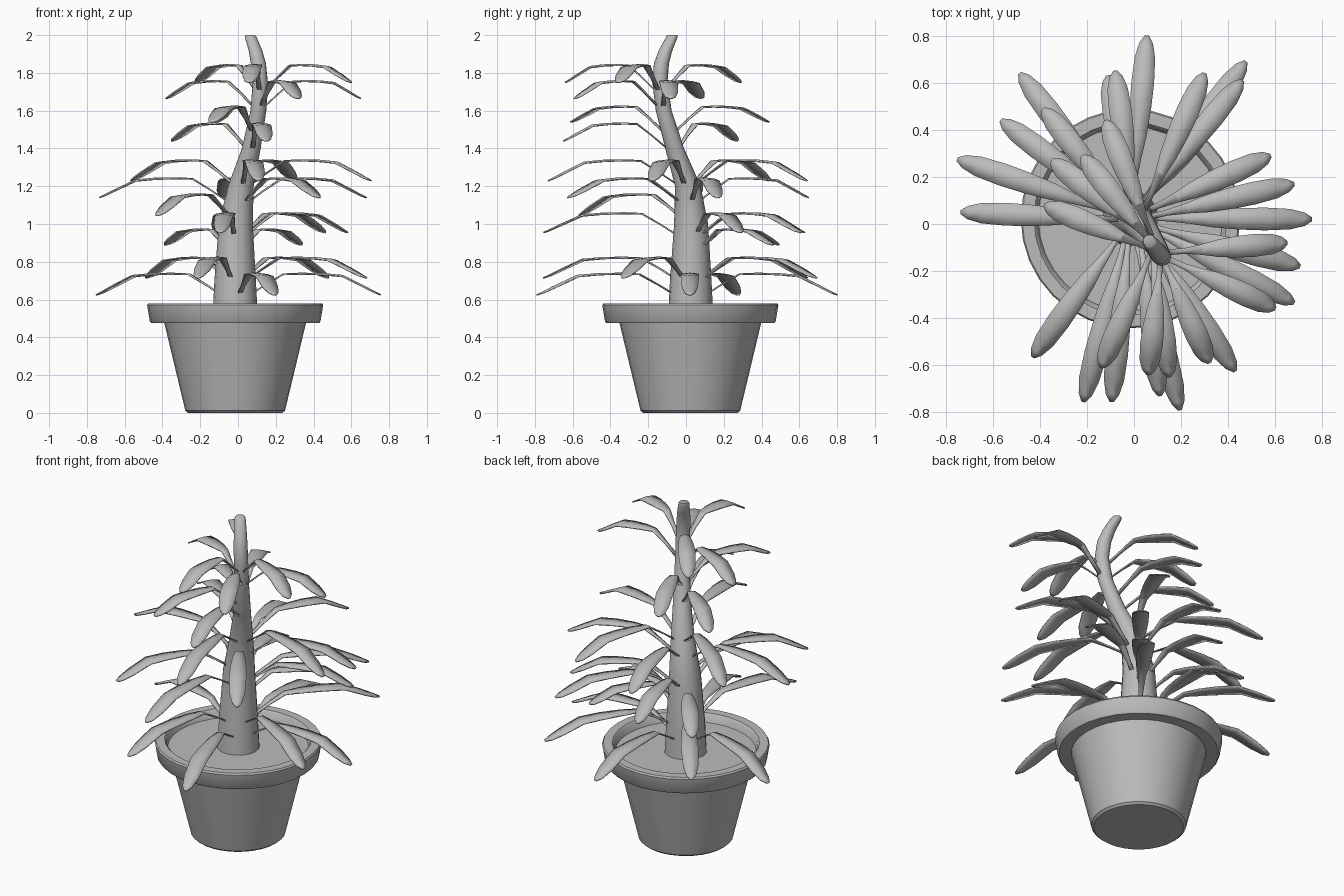
import bpy, bmesh, math
from mathutils import Vector

cube = bpy.data.objects.get("Cube")
if cube:
    bpy.data.objects.remove(cube, do_unlink=True)

grey = bpy.data.materials.new("plain_grey")
grey.use_nodes = True
grey.diffuse_color = (0.5, 0.5, 0.5, 1)
grey.node_tree.nodes["Principled BSDF"].inputs["Base Color"].default_value = grey.diffuse_color

POT = Vector((-0.015, 0.023, 0))


def finish(name, bm, angle=35):
    bmesh.ops.recalc_face_normals(bm, faces=bm.faces)
    mesh = bpy.data.meshes.new(name)
    bm.to_mesh(mesh)
    bm.free()
    obj = bpy.data.objects.new(name, mesh)
    bpy.context.collection.objects.link(obj)
    mesh.materials.append(grey)
    bpy.ops.object.select_all(action='DESELECT')
    obj.select_set(True)
    bpy.context.view_layer.objects.active = obj
    bpy.ops.object.shade_smooth_by_angle(angle=math.radians(angle))
    return obj


def loft(name, rings, sides, angle=35):
    """Join horizontal circles given as (x, y, z, radius), capped at both ends."""
    bm = bmesh.new()
    loops = []
    for x, y, z, r in rings:
        loops.append([bm.verts.new((x + r * math.cos(a), y + r * math.sin(a), z))
                      for a in (math.tau * i / sides for i in range(sides))])
    for low, high in zip(loops, loops[1:]):
        for i in range(sides):
            j = (i + 1) % sides
            bm.faces.new((low[i], low[j], high[j], high[i]))
    bm.faces.new(loops[0][::-1])
    bm.faces.new(loops[-1])
    return finish(name, bm, angle)


# Pot with overhanging rim, and soil surface closing the inside
pot_profile = [(0.25, 0), (0.264, 0.012), (0.375, 0.475), (0.444, 0.475), (0.452, 0.485),
               (0.466, 0.57), (0.46, 0.58), (0.41, 0.58), (0.4, 0.57), (0.385, 0.5)]
loft("pot", [(POT.x, POT.y, z, r) for r, z in pot_profile], 32)
loft("soil", [(POT.x, POT.y, 0.5, 0.385), (POT.x, POT.y, 0.53, 0.393)], 32)

# Curving trunk: x, y, z, radius
trunk = [(-0.015, 0.025, 0.5, 0.12), (-0.015, 0.025, 0.7, 0.11), (-0.012, 0.027, 1.0, 0.09),
         (0.015, 0.01, 1.2, 0.068), (0.07, -0.06, 1.4, 0.05), (0.108, -0.118, 1.6, 0.042),
         (0.118, -0.138, 1.75, 0.04), (0.108, -0.13, 1.85, 0.04), (0.092, -0.108, 1.92, 0.036),
         (0.067, -0.075, 1.99, 0.031), (0.064, -0.071, 2.0, 0.025)]
loft("trunk", trunk, 16, 50)


def trunk_centre(z):
    for a, b in zip(trunk, trunk[1:]):
        if a[2] <= z <= b[2]:
            t = (z - a[2]) / (b[2] - a[2])
            return Vector(a[:3]).lerp(Vector(b[:3]), t)
    return Vector(trunk[0][:3])


# Leaf shape: fraction of reach, height relative to the bend, half width
leaf_rows = [(0.04, -0.14, 0.012), (0.2, -0.06, 0.012), (0.33, 0, 0.022), (0.45, 0.004, 0.036),
             (0.6, 0.002, 0.045), (0.74, -0.008, 0.048), (0.88, -0.062, 0.043),
             (0.96, -0.095, 0.028), (1, -0.11, 0.008)]


def leaf(name, tip_x, tip_y, height, droop):
    root = trunk_centre(height - 0.12)
    reach = Vector((tip_x - root.x, tip_y - root.y, 0))
    side = Vector((-reach.y, reach.x, 0)).normalized()
    bm = bmesh.new()
    rows = []
    for t, dz, w in leaf_rows:
        z = height + (dz * droop / 0.11 if t > 0.7 else dz)
        mid = Vector((root.x, root.y, z)) + reach * t
        fold = Vector((0, 0, w * 0.12))
        rows.append([bm.verts.new(p) for p in (mid - side * w - fold, mid, mid + side * w - fold)])
    for a, b in zip(rows, rows[1:]):
        for i in range(2):
            bm.faces.new((a[i], a[i + 1], b[i + 1], b[i]))
    obj = finish(name, bm, 30)
    solid = obj.modifiers.new("thickness", 'SOLIDIFY')
    solid.thickness = 0.007
    solid.offset = 0


# Whorls from the top down: bend height, droop, leaf tips
whorls = [
    (1.84, 0.09, [(0.6, -0.36), (-0.22, 0.29), (0.06, -0.64)]),
    (1.755, 0.09, [(-0.38, 0.08), (0.65, -0.08), (0.32, -0.59)]),
    (1.62, 0.08, [(-0.14, -0.61), (-0.12, 0.44)]),
    (1.53, 0.09, [(-0.35, 0.27), (0.15, -0.65)]),
    (1.335, 0.105, [(0.705, -0.18), (0.11, -0.73), (-0.565, 0.44), (0.3, 0.64)]),
    (1.24, 0.1, [(0.68, 0.17), (0.43, -0.625), (-0.735, 0.05), (-0.08, 0.65)]),
    (1.155, 0.11, [(-0.43, -0.565)]),
    (1.055, 0.1, [(-0.095, -0.755), (0.58, 0.29), (-0.11, 0.63), (0.46, 0.61)]),
    (0.97, 0.08, [(-0.385, 0.49), (0.335, 0.46)]),
    (0.82, 0.105, [(-0.485, 0.64), (0.68, -0.335), (-0.215, -0.755), (0.475, 0.69)]),
    (0.735, 0.11, [(-0.75, 0.275), (0.755, 0.02), (0.195, -0.79), (0.055, 0.8)]),
]
for w, (height, droop, tips) in enumerate(whorls, 1):
    for n, (x, y) in enumerate(tips, 1):
        leaf(f"leaf_{w}_{n}", x, y, height, droop)
